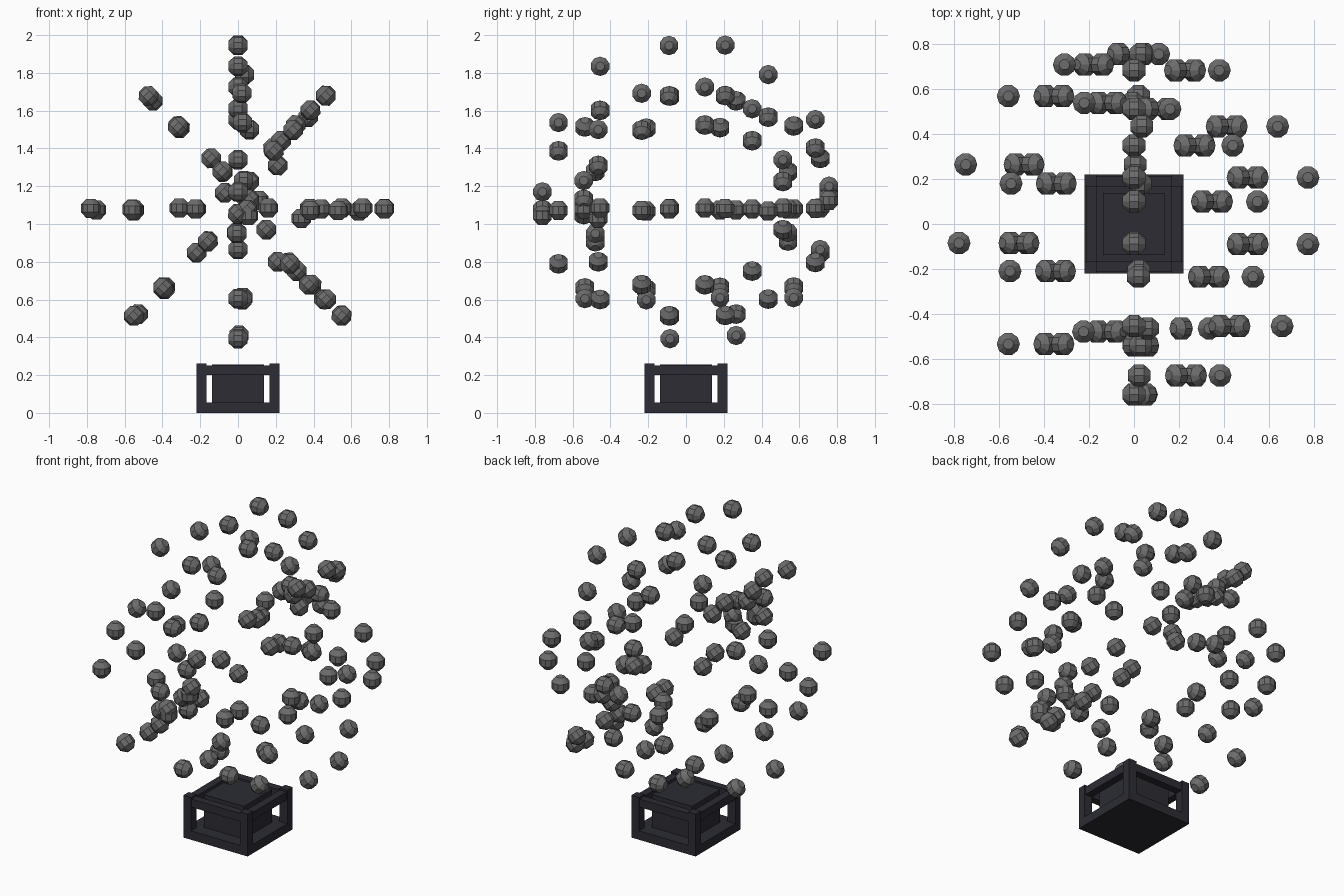
import bpy, bmesh, math
from mathutils import Matrix

if "Cube" in bpy.data.objects:
    bpy.data.objects.remove(bpy.data.objects["Cube"])


def material(name, rgb):
    m = bpy.data.materials.new(name)
    m.diffuse_color = (*rgb, 1)
    m.use_nodes = True
    m.node_tree.nodes["Principled BSDF"].inputs["Base Color"].default_value = m.diffuse_color
    return m


DARK = material("dark_slate", (0.025, 0.025, 0.034))
GREY = material("mid_grey", (0.15, 0.15, 0.15))


def box(name, lo, hi):
    bm = bmesh.new()
    bmesh.ops.create_cube(bm, size=1)
    for v in bm.verts:
        v.co = [(a + b) / 2 + c * (b - a) for a, b, c in zip(lo, hi, v.co)]
    me = bpy.data.meshes.new(name)
    bm.to_mesh(me)
    bm.free()
    me.materials.append(DARK)
    ob = bpy.data.objects.new(name, me)
    bpy.context.collection.objects.link(ob)
    return ob


# Launcher crate: base, core, corner posts and top rails
W, I = 0.22, 0.168
box("crate_base", (-W, -W, 0), (W, W, 0.055))
box("crate_core", (-0.138, -0.138, 0.05), (0.138, 0.138, 0.257))
for sx in (-1, 1):
    for sy in (-1, 1):
        xs, ys = sorted((sx * I, sx * W)), sorted((sy * I, sy * W))
        box("corner_post", (xs[0], ys[0], 0.05), (xs[1], ys[1], 0.262))
    s = sorted((sx * I, sx * (W - 0.005)))
    box("top_rail_side", (s[0], -I, 0.2), (s[1], I, 0.25))
    box("top_rail_end", (-I, s[0], 0.2), (I, s[1], 0.25))

# Shared low-poly ball with flat caps: stacked rings joined by quads
R, SEG = 0.0555, 10
bm = bmesh.new()
rings = []
for lat in (-65, -22, 22, 65):
    c, h = R * math.cos(math.radians(lat)), R * math.sin(math.radians(lat))
    rings.append([bm.verts.new((c * math.cos(math.tau * i / SEG),
                                c * math.sin(math.tau * i / SEG), h)) for i in range(SEG)])
for lo, hi in zip(rings, rings[1:]):
    for i in range(SEG):
        j = (i + 1) % SEG
        bm.faces.new((lo[i], lo[j], hi[j], hi[i]))
bm.faces.new(rings[0][::-1])
bm.faces.new(rings[-1])
ball_mesh = bpy.data.meshes.new("ball")
bm.to_mesh(ball_mesh)
bm.free()
ball_mesh.materials.append(GREY)


def ball(x, y, z, angle):
    ob = bpy.data.objects.new("burst_ball", ball_mesh)
    ob.matrix_world = Matrix.Translation((x, y, z)) @ Matrix.Rotation(-angle, 4, 'Y')
    bpy.context.collection.objects.link(ob)


# Spoke angle and its small shift, for the right and left half rings
RIGHT = [(90, 0, .09), (45, -.083, .05), (0, 0, 0), (-45, 0, -.018)]
LEFT = [(135, .078, .043), (180, 0, 0), (225, 0, -.018), (270, 0, .09)]

# Half rings of the burst: y, radius, x shift, z shift, extra x shift of the upright spoke
right_rings = [
    (-.09, .775, 0, 0, 0), (.207, .775, 0, .002, 0), (.10, .55, 0, .005, 0),
    (-.235, .53, 0, -.008, .02), (.435, .633, .007, -.012, .028), (-.455, .66, 0, .005, 0),
    (.35, .44, 0, 0, 0), (.685, .38, 0, .003, 0), (-.675, .375, .008, -.008, .015),
]
left_rings = [
    (-.085, .78, 0, .003, 0), (.265, .755, .005, -.005, 0), (.18, .555, .007, -.005, .02),
    (-.21, .56, .007, -.012, .015), (.57, .56, 0, 0, .02), (-.535, .56, 0, -.005, 0),
    (.71, .31, 0, .005, 0), (-.48, .22, -.005, 0, 0), (.54, .215, -.007, 0, 0),
]
for group, spokes in ((right_rings, RIGHT), (left_rings, LEFT)):
    for y, r, dx, dz, ux in group:
        for deg, ox, oz in spokes:
            a = math.radians(deg)
            if deg in (90, 270):
                ox = ux
            ball(r * math.cos(a) + ox + dx, y, 1.08 + r * math.sin(a) + oz + dz, a)

# Bunched balls of the small rings: y, then x and z along the four right spokes
small_rings = [
    (-.465, (.06, 1.50), (.21, 1.31), (.335, 1.03), (.21, .80)),
    (.513, (0, 1.34), (.06, 1.225), (.16, 1.085), (.15, .97)),
    (-.542, (.03, 1.23), (.06, 1.13), (.05, 1.08), (0, 1.05)),
    (.757, (.03, 1.20), (-.07, 1.165), (.11, 1.125), (.04, 1.14)),
    (-.76, (0, 1.17), (.05, 1.075), (.055, 1.045), (0, 1.055)),
]
for y, *spots in small_rings:
    for (x, z), (deg, _, _) in zip(spots, RIGHT):
        ball(x, y, z, math.radians(deg))
